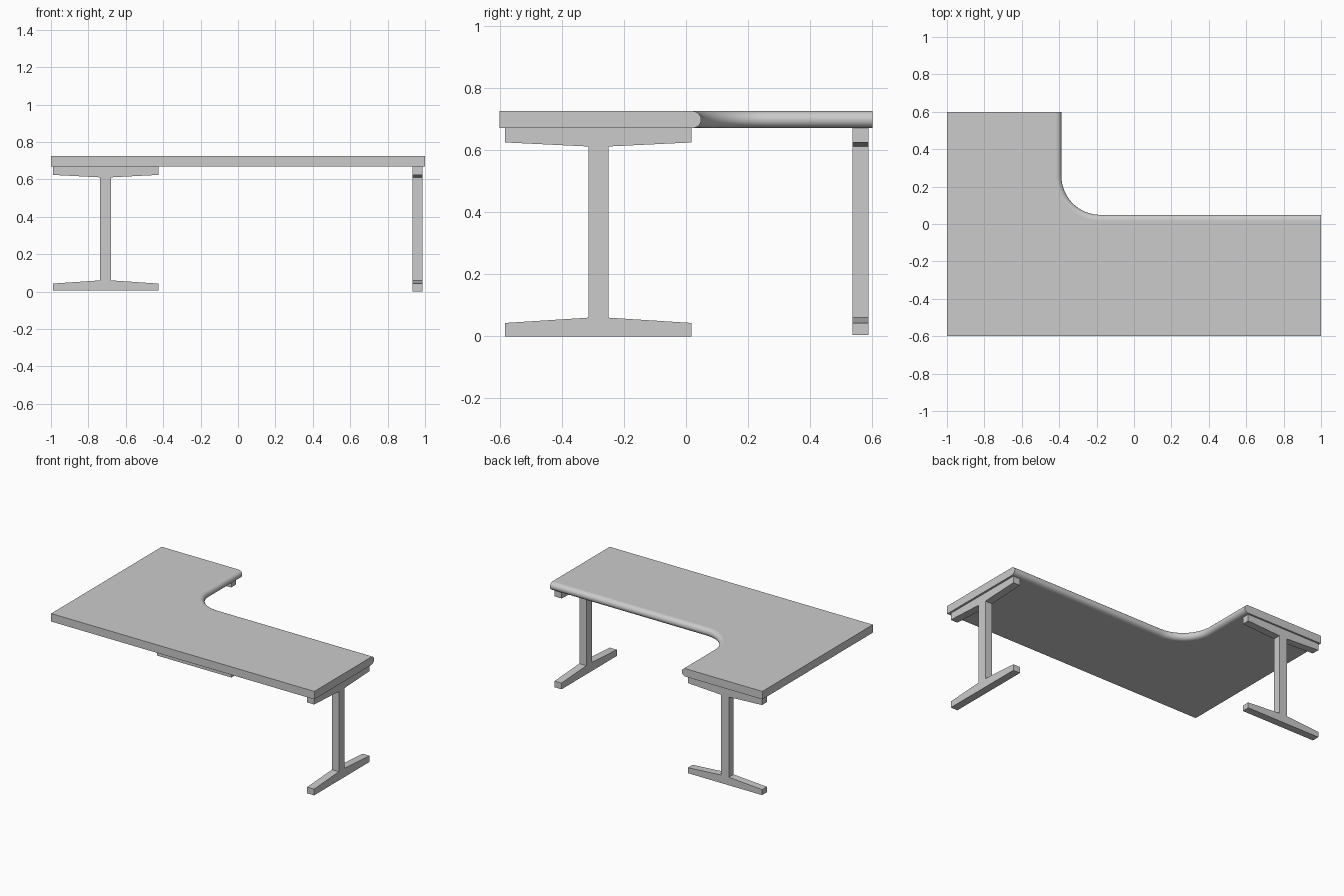
import bpy, bmesh, math

if "Cube" in bpy.data.objects:
    bpy.data.objects.remove(bpy.data.objects["Cube"])


def finish(bm, name):
    bmesh.ops.recalc_face_normals(bm, faces=bm.faces)
    mesh = bpy.data.meshes.new(name)
    bm.to_mesh(mesh)
    bm.free()
    obj = bpy.data.objects.new(name, mesh)
    bpy.context.collection.objects.link(obj)
    return obj


# L-shaped desktop: stacked outlines whose inner edge swells into a bullnose
Z_LOW, Z_HIGH = 0.67, 0.725
CX, CY, RADIUS = -0.18, 0.257, 0.208
BULGE, STEPS, ARC = 0.03, 14, 24


def outline(inset):
    pts = [(-1, -0.6), (1, -0.6), (1, CY - RADIUS - inset)]
    for i in range(ARC + 1):
        a = math.radians(270 - 90 * i / ARC)
        r = RADIUS + inset
        pts.append((CX + r * math.cos(a), CY + r * math.sin(a)))
    return pts + [(CX - RADIUS - inset, 0.6), (-1, 0.6)]


bm = bmesh.new()
loops = []
for k in range(STEPS + 1):
    t = math.pi * (k / STEPS - 0.5)
    z = (Z_LOW + Z_HIGH) / 2 + (Z_HIGH - Z_LOW) / 2 * math.sin(t)
    loops.append([bm.verts.new((x, y, z)) for x, y in outline(BULGE * (1 - math.cos(t)))])
for lower, upper in zip(loops, loops[1:]):
    n = len(lower)
    for i in range(n):
        j = (i + 1) % n
        bm.faces.new((lower[i], lower[j], upper[j], upper[i]))
bm.faces.new(loops[0][::-1])
bm.faces.new(loops[-1])
desktop = finish(bm, "desktop")
bpy.context.view_layer.objects.active = desktop
desktop.select_set(True)
bpy.ops.object.shade_smooth_by_angle(angle=math.radians(30))
for p in desktop.data.polygons:
    if abs(p.normal.z) > 0.999:
        p.use_smooth = False


# I-shaped leg frames: tapered foot, column and tapered top bracket in one profile
def leg_frame(name, half_len, col, offset, along_x, start, thick, base):
    right = [(half_len, base), (half_len, 0.043), (col, 0.06),
             (col, 0.611), (half_len, 0.624), (half_len, Z_LOW)]
    profile = right + [(-u, z) for u, z in reversed(right)]
    bm = bmesh.new()
    if along_x:
        verts = [bm.verts.new((offset + u, start, z)) for u, z in profile]
        push = (0, thick, 0)
    else:
        verts = [bm.verts.new((start, offset + u, z)) for u, z in profile]
        push = (thick, 0, 0)
    face = bm.faces.new(verts)
    ext = bmesh.ops.extrude_face_region(bm, geom=[face], use_keep_orig=True)
    moved = [g for g in ext["geom"] if isinstance(g, bmesh.types.BMVert)]
    bmesh.ops.translate(bm, verts=moved, vec=push)
    return finish(bm, name)


leg_frame("right_leg_frame", 0.3, 0.032, -0.282, False, 0.933, 0.053, 0.0)
leg_frame("back_leg_frame", 0.282, 0.03, -0.708, True, 0.536, 0.052, 0.005)
